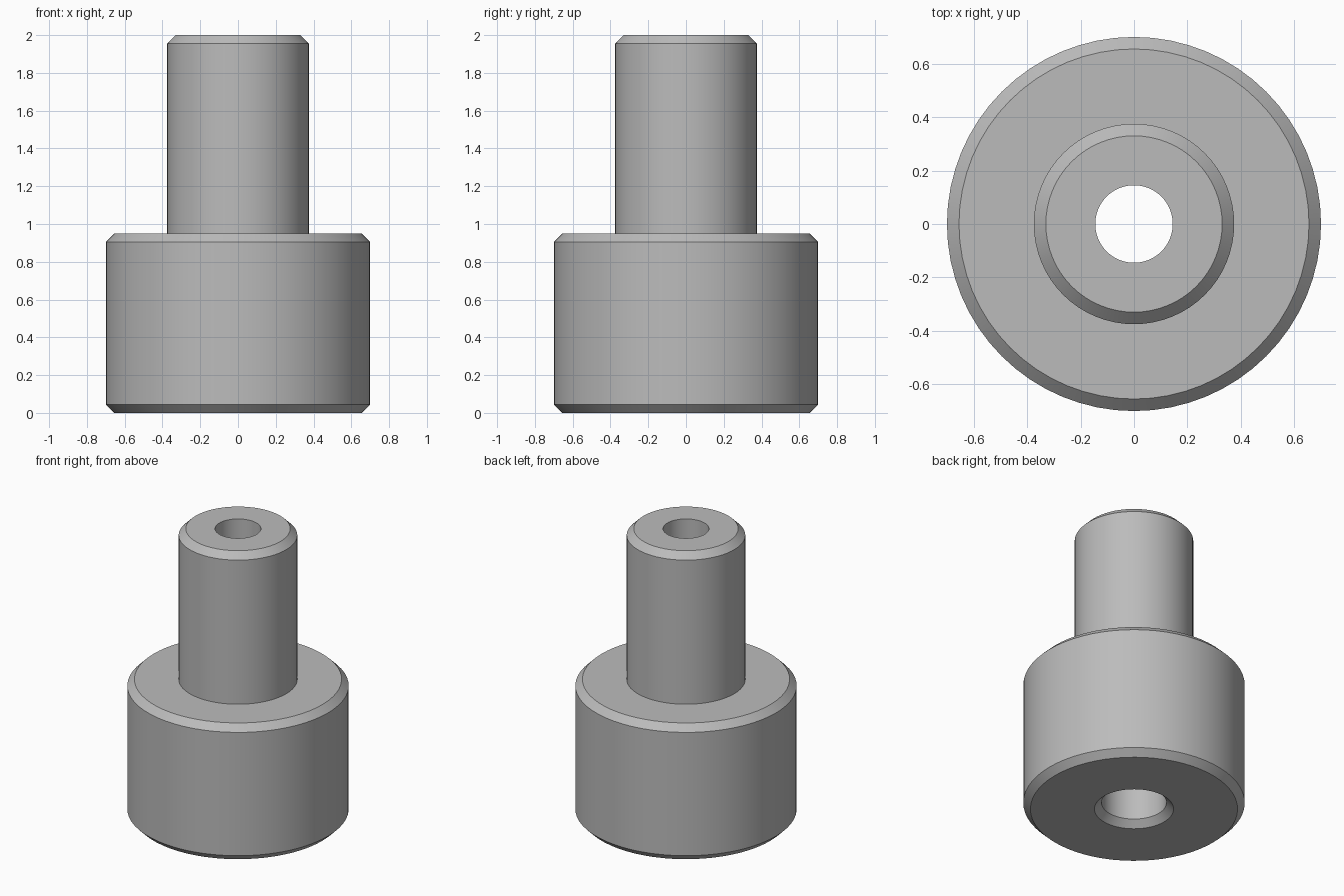
import bpy, bmesh, math
from mathutils import Matrix, Vector

cube = bpy.data.objects.get("Cube")
if cube:
    bpy.data.objects.remove(cube, do_unlink=True)

SEGMENTS = 64
CHAMFER = 0.045
BASE_R, BASE_TOP = 0.70, 0.95
STEM_R, STEM_TOP = 0.375, 2.0
SOCKET_R, BORE_R = 0.205, 0.145

grey = bpy.data.materials.new("machined grey")
grey.use_nodes = True
colour = (0.5, 0.5, 0.5, 1.0)
grey.diffuse_color = colour
grey.node_tree.nodes["Principled BSDF"].inputs["Base Color"].default_value = colour

# Closed cross-section of the stepped bushing: outside up, bore down
profile = [
    (SOCKET_R + CHAMFER, 0), (BASE_R - CHAMFER, 0),
    (BASE_R, CHAMFER), (BASE_R, BASE_TOP - CHAMFER),
    (BASE_R - CHAMFER, BASE_TOP), (STEM_R, BASE_TOP),
    (STEM_R, STEM_TOP - CHAMFER), (STEM_R - CHAMFER, STEM_TOP),
    (BORE_R, STEM_TOP), (BORE_R, BASE_TOP),
    (SOCKET_R, BASE_TOP), (SOCKET_R, CHAMFER),
]

# Revolve the section around the vertical axis
bm = bmesh.new()
rings = []
for i in range(SEGMENTS):
    turn = Matrix.Rotation(math.tau * i / SEGMENTS, 3, "Z")
    rings.append([bm.verts.new(turn @ Vector((r, 0, z))) for r, z in profile])
for i, ring in enumerate(rings):
    following = rings[(i + 1) % SEGMENTS]
    for j in range(len(profile)):
        k = (j + 1) % len(profile)
        bm.faces.new((ring[j], following[j], following[k], ring[k]))
bmesh.ops.recalc_face_normals(bm, faces=bm.faces)

mesh = bpy.data.meshes.new("stepped_bushing")
bm.to_mesh(mesh)
bm.free()
mesh.materials.append(grey)
bushing = bpy.data.objects.new("stepped_bushing", mesh)
bpy.context.collection.objects.link(bushing)

# Smooth round walls, crisp chamfer edges
bpy.ops.object.select_all(action="DESELECT")
bushing.select_set(True)
bpy.context.view_layer.objects.active = bushing
bpy.ops.object.shade_smooth_by_angle(angle=math.radians(30))
